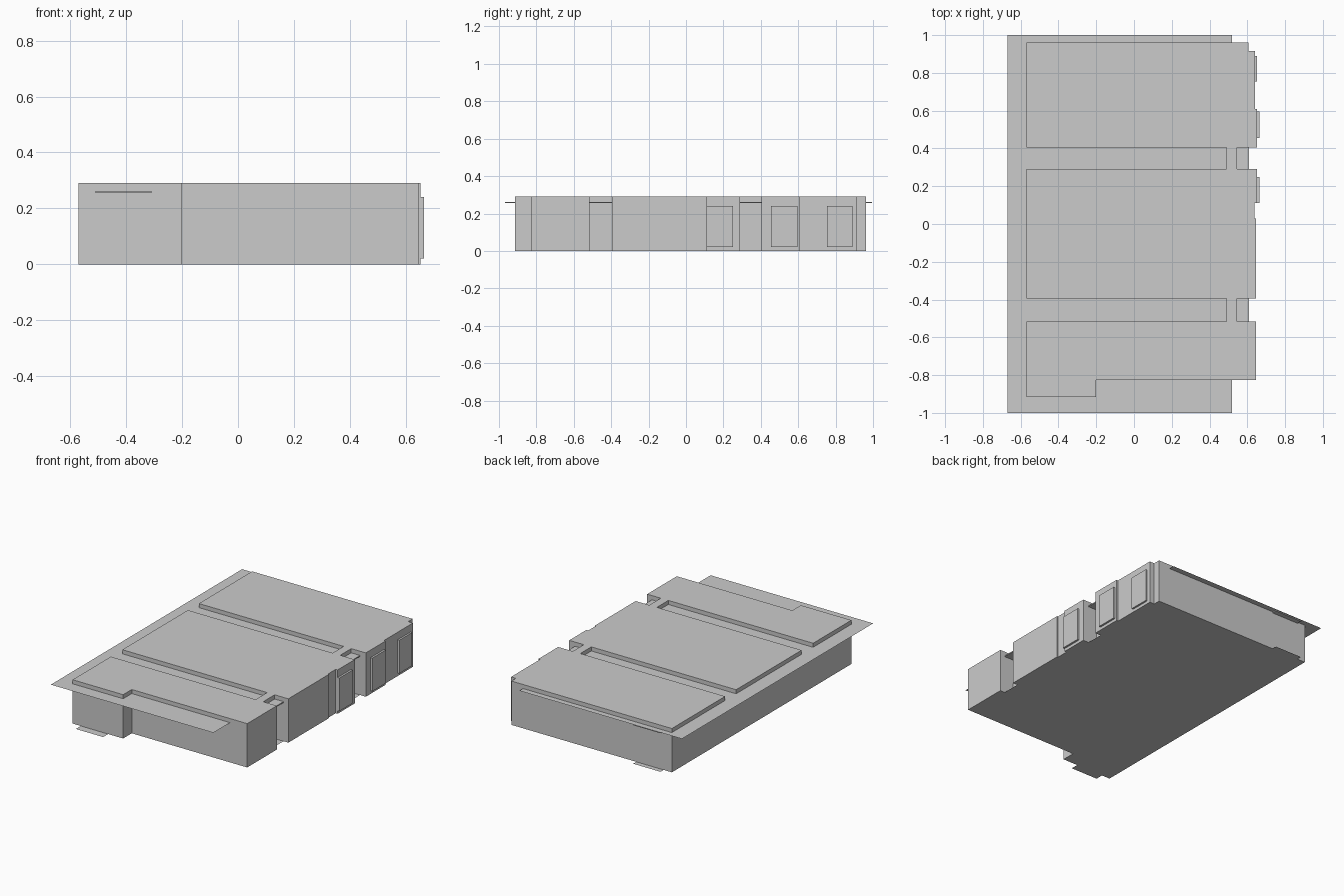
import bpy, bmesh

if "Cube" in bpy.data.objects:
    bpy.data.objects.remove(bpy.data.objects["Cube"])

TOP, DECK, LEFT = 0.29, 0.26, -0.57
SLOTS = [(-0.515, -0.395), (0.29, 0.405)]      # y ranges of recesses


def prism(name, outline, z0, z1):
    """Extrude a counter-clockwise outline; equal heights give a flat sheet."""
    bm = bmesh.new()
    face = bm.faces.new([bm.verts.new((x, y, z0)) for x, y in outline])
    if z1 > z0:
        ext = bmesh.ops.extrude_face_region(bm, geom=[face])
        new = [g for g in ext["geom"] if isinstance(g, bmesh.types.BMVert)]
        bmesh.ops.translate(bm, verts=new, vec=(0, 0, z1 - z0))
        bmesh.ops.recalc_face_normals(bm, faces=bm.faces)
    mesh = bpy.data.meshes.new(name)
    bm.to_mesh(mesh)
    bm.free()
    ob = bpy.data.objects.new(name, mesh)
    bpy.context.collection.objects.link(ob)
    return ob


def rect(x0, x1, y0, y1):
    return [(x0, y0), (x1, y0), (x1, y1), (x0, y1)]


def facade(recess_x):
    """Front and stepped right-hand side, ending at the back left corner."""
    (a, b), (c, d) = SLOTS
    return [(LEFT, -0.915), (-0.2, -0.915), (-0.2, -0.825), (0.645, -0.825),
            (0.645, a), (recess_x, a), (recess_x, b), (0.645, b),
            (0.645, 0.03), (0.638, 0.03), (0.638, 0.11), (0.652, 0.11),
            (0.652, c), (recess_x, c), (recess_x, d), (0.652, d),
            (0.652, 0.61), (0.64, 0.61), (0.64, 0.915), (0.605, 0.915),
            (0.605, 0.962), (LEFT, 0.962)]


# Main walls, and the raised roof with its two channels
walls = facade(0.545)
prism("building_walls", walls, 0, DECK)
channels = []
for y0, y1 in reversed(SLOTS):
    channels += [(LEFT, y1), (0.49, y1), (0.49, y0), (LEFT, y0)]
prism("raised_roof", walls + channels, DECK, TOP)

# Flat sheets: overhanging roof deck, middle storey
prism("roof_deck", rect(-0.67, 0.49, -1, 1), DECK + 0.003, DECK + 0.003)
for name, y0, y1 in [("front_deck_edge", -1, -0.825), ("back_deck_edge", 0.962, 1)]:
    prism(name, rect(0.49, 0.52, y0, y1), DECK + 0.003, DECK + 0.003)
prism("middle_floor", walls, 0.12, 0.12)

# Door canopies with a ground slab below each
doors = [("front_door", rect(-0.51, -0.31, -0.967, -0.915)),
         ("back_door", rect(-0.51, -0.31, 0.962, 0.995))]
doors += [(f"side_door_{i}", rect(0.545, 0.61, *s)) for i, s in enumerate(SLOTS)]
for name, outline in doors:
    prism(name + "_canopy", outline, 0.255, 0.262)
    prism(name + "_step", outline, 0, 0)

# Projecting window bays
for i, (y0, y1, x1) in enumerate([(0.11, 0.25, 0.665), (0.455, 0.595, 0.665),
                                  (0.755, 0.89, 0.652)]):
    prism(f"window_bay_{i}", rect(0.63, x1, y0, y1), 0.02, 0.24)
